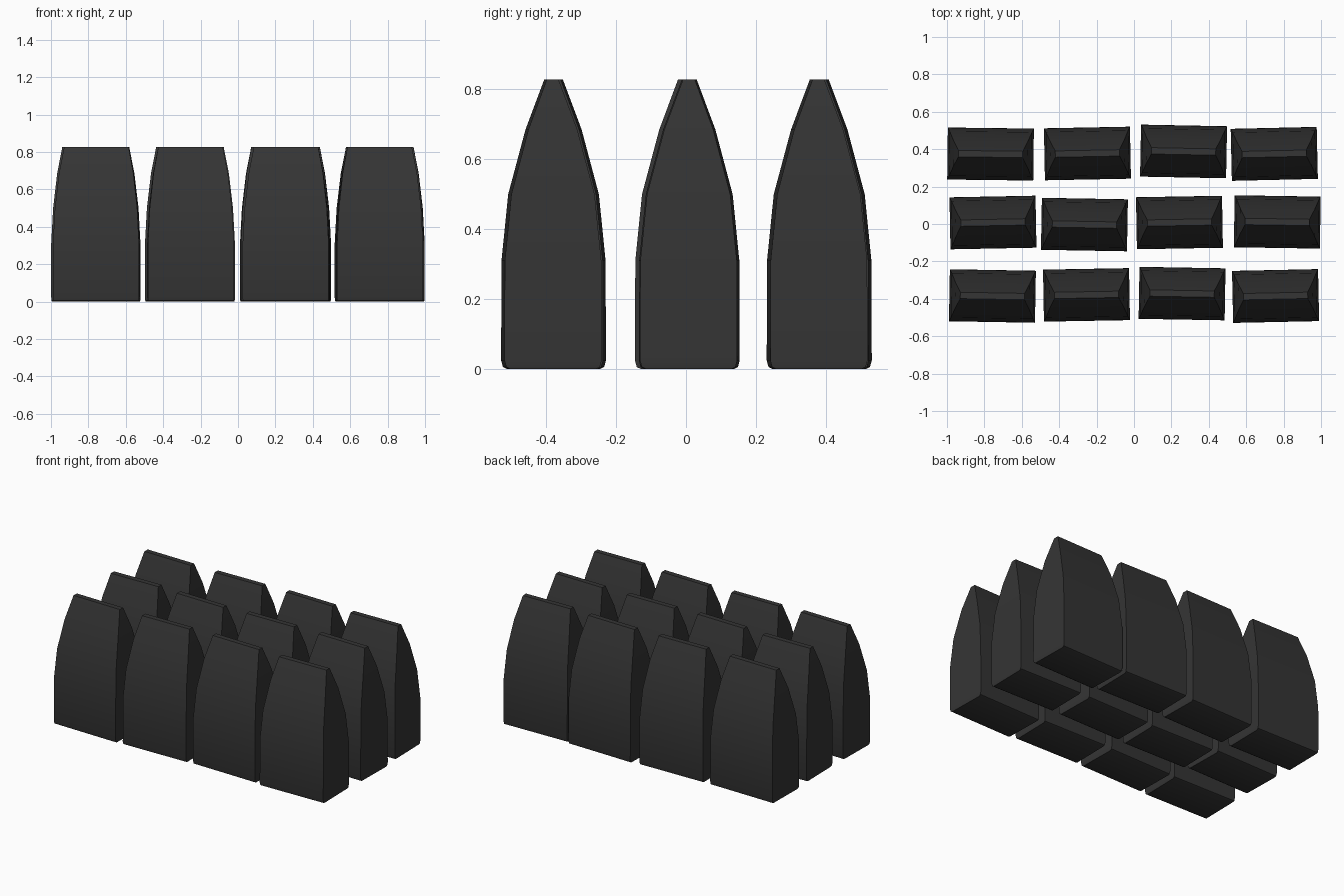
import bpy
import math

cube = bpy.data.objects.get("Cube")
if cube:
    bpy.data.objects.remove(cube, do_unlink=True)

# Single dark colour
dark = bpy.data.materials.new("charcoal")
dark.use_nodes = True
colour = (0.035, 0.035, 0.035, 1)
dark.diffuse_color = colour
dark.node_tree.nodes["Principled BSDF"].inputs["Base Color"].default_value = colour

# Bag sections from base to top: height, half width, half depth
SECTIONS = [(0, 0.226, 0.122), (0.006, 0.229, 0.134), (0.025, 0.23, 0.139),
            (0.31, 0.23, 0.138), (0.5, 0.22, 0.119),
            (0.685, 0.199, 0.07), (0.828, 0.172, 0.017)]


def make_bag_mesh():
    verts, faces = [], []
    for z, w, d in SECTIONS:
        verts += [(-w, -d, z), (w, -d, z), (w, d, z), (-w, d, z)]
    for ring in range(len(SECTIONS) - 1):
        a = ring * 4
        for i in range(4):
            j = (i + 1) % 4
            faces.append((a + i, a + j, a + j + 4, a + i + 4))
    top = len(verts) - 4
    faces += [(3, 2, 1, 0), tuple(range(top, top + 4))]
    mesh = bpy.data.meshes.new("bag")
    mesh.from_pydata(verts, [], faces)
    mesh.materials.append(dark)
    return mesh


# Slightly uneven rows of bags: x, y, turn in degrees
ROWS = {
    "front": [(-0.757, -0.385, -1), (-0.254, -0.379, 1),
              (0.257, -0.372, -1), (0.757, -0.385, 1.2)],
    "middle": [(-0.754, 0.008, 1.1), (-0.265, -0.003, -1),
               (0.243, 0.008, 1), (0.766, 0.011, -0.9)],
    "back": [(-0.767, 0.374, -0.7), (-0.249, 0.377, 1.1),
             (0.265, 0.388, -1.1), (0.75, 0.375, 1.3)],
}
bag_mesh = make_bag_mesh()
bags = []
for row, places in ROWS.items():
    for n, (x, y, turn) in enumerate(places, 1):
        bag = bpy.data.objects.new(f"{row}_bag_{n}", bag_mesh)
        bag.location = (x, y, 0)
        bag.rotation_euler.z = math.radians(turn)
        bpy.context.collection.objects.link(bag)
        bags.append(bag)

# Smooth fronts with crisp side edges
bpy.ops.object.select_all(action='DESELECT')
bags[0].select_set(True)
bpy.context.view_layer.objects.active = bags[0]
bpy.ops.object.shade_smooth_by_angle(angle=math.radians(40))
